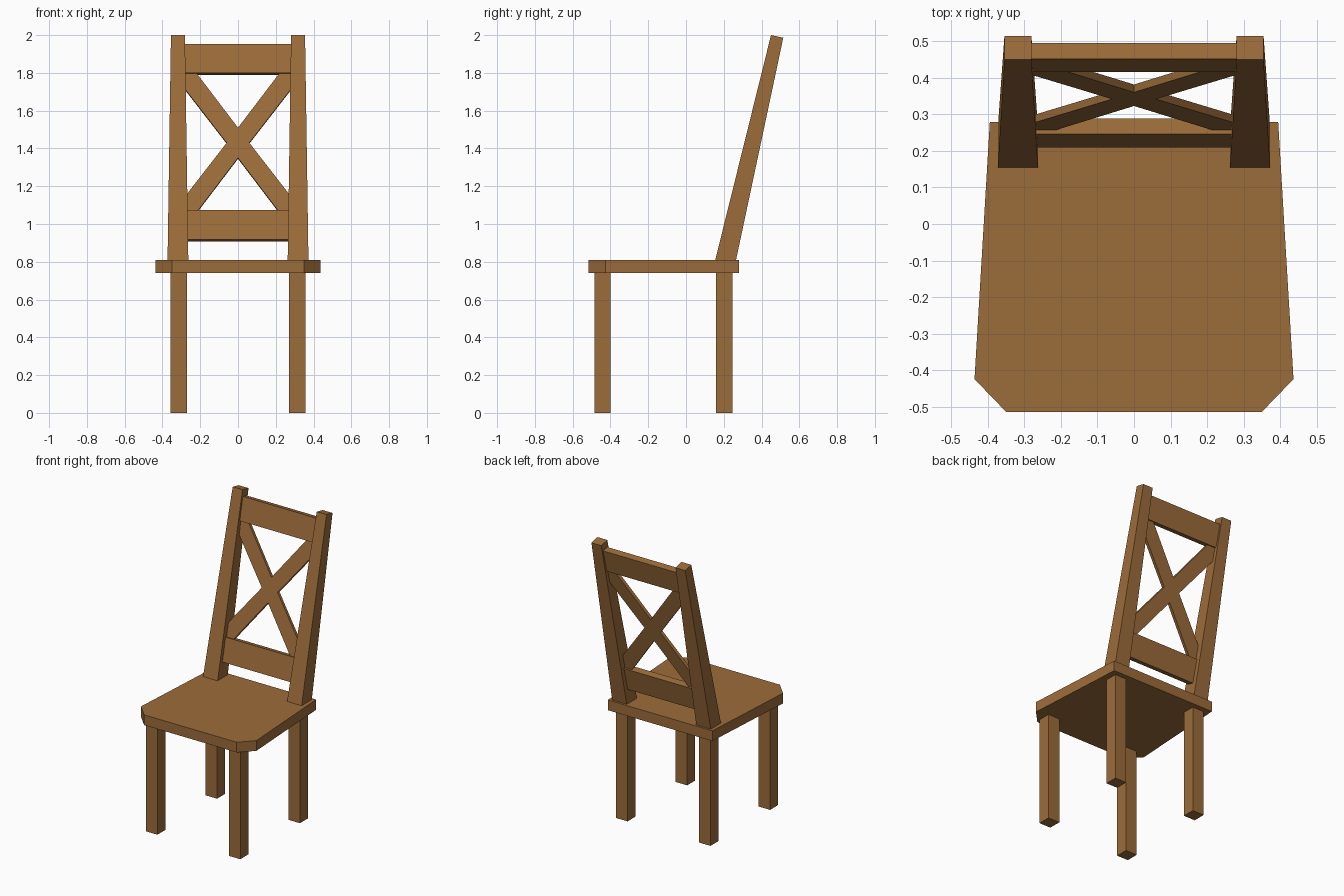
import bpy
import bmesh
from mathutils import Vector

cube = bpy.data.objects.get("Cube")
if cube:
    bpy.data.objects.remove(cube, do_unlink=True)

wood = bpy.data.materials.new("warm brown wood")
wood.use_nodes = True
colour = (0.33, 0.15, 0.042, 1)
wood.diffuse_color = colour
wood.node_tree.nodes["Principled BSDF"].inputs["Base Color"].default_value = colour

LEAN = 0.234                                # backward slope of the backrest
BACK = Vector((0, 1, -LEAN)).normalized()   # direction through the backrest


def add_object(name, bm):
    bmesh.ops.recalc_face_normals(bm, faces=bm.faces)
    mesh = bpy.data.meshes.new(name)
    bm.to_mesh(mesh)
    bm.free()
    mesh.materials.append(wood)
    obj = bpy.data.objects.new(name, mesh)
    bpy.context.collection.objects.link(obj)
    return obj


def prism(name, outline, offset):
    """Extrude a closed outline by an offset vector."""
    bm = bmesh.new()
    face = bm.faces.new([bm.verts.new(p) for p in outline])
    ext = bmesh.ops.extrude_face_region(bm, geom=[face], use_keep_orig=True)
    verts = [g for g in ext["geom"] if isinstance(g, bmesh.types.BMVert)]
    bmesh.ops.translate(bm, verts=verts, vec=offset)
    return add_object(name, bm)


def loft(name, lower, upper):
    """Join two four-cornered rings into a closed post."""
    bm = bmesh.new()
    a = [bm.verts.new(p) for p in lower]
    b = [bm.verts.new(p) for p in upper]
    bm.faces.new(a)
    bm.faces.new(b)
    for i in range(4):
        j = (i + 1) % 4
        bm.faces.new((a[i], a[j], b[j], b[i]))
    return add_object(name, bm)


def back_panel(name, outline, recess, thickness):
    """Panel drawn in x and z, lying in the leaning backrest plane."""
    pts = [(x, 0.21 + LEAN * (z - 0.917) + recess, z) for x, z in outline]
    return prism(name, pts, BACK * thickness)


# Seat with clipped front corners
half = [(0.35, -0.515), (0.437, -0.425), (0.395, 0.28)]
outline = half + [(-x, y) for x, y in reversed(half)]
prism("seat", [(x, y, 0.74) for x, y in outline], Vector((0, 0, 0.07)))

for side, s in (("left", 1), ("right", -1)):
    # Square legs
    for place, y0 in (("front", -0.485), ("back", 0.16)):
        y1 = y0 + 0.086
        prism(f"{place}_{side}_leg",
              [(s * 0.27, y0, 0), (s * 0.357, y0, 0),
               (s * 0.357, y1, 0), (s * 0.27, y1, 0)], Vector((0, 0, 0.74)))
    # Tapered leaning posts
    loft(f"{side}_back_post",
         [(s * 0.263, 0.155, 0.81), (s * 0.373, 0.155, 0.81),
          (s * 0.373, 0.265, 0.81), (s * 0.263, 0.265, 0.81)],
         [(s * 0.281, 0.45, 2), (s * 0.355, 0.45, 2),
          (s * 0.355, 0.515, 1.986), (s * 0.281, 0.515, 1.986)])

# Horizontal backrest rails
for name, z0, z1 in (("lower_rail", 0.917, 1.073), ("upper_rail", 1.8, 1.953)):
    back_panel(name, [(-0.285, z0), (0.285, z0), (0.285, z1), (-0.285, z1)], 0, 0.044)

# Crossed braces as one X-shaped panel
MID = 1.43
arm = [(0, 0.08), (0.228, 0.38), (0.285, 0.38), (0.285, 0.29), (0.06, 0)]
right_half = arm + [(x, -z) for x, z in reversed(arm[:-1])]
cross = right_half + [(-x, z) for x, z in reversed(right_half[1:-1])]
back_panel("crossed_braces", [(x, MID + z) for x, z in cross], 0.012, 0.022)
